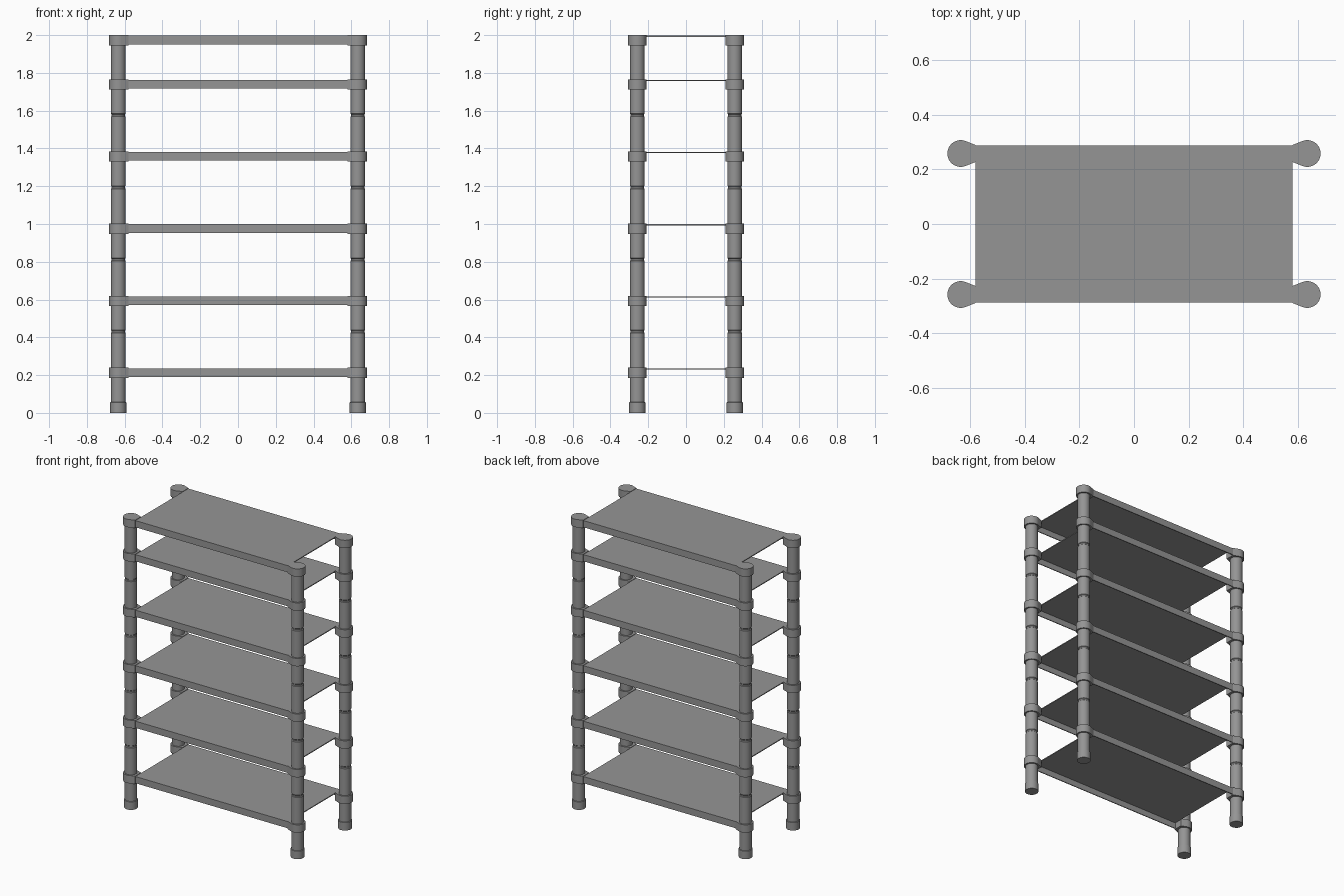
import bpy, bmesh
from math import cos, sin, radians, pi

cube = bpy.data.objects.get("Cube")
if cube:
    bpy.data.objects.remove(cube)

grey = bpy.data.materials.new("metal_grey")
grey.use_nodes = True
COLOUR = (0.3, 0.3, 0.3, 1)
grey.diffuse_color = COLOUR
grey.node_tree.nodes["Principled BSDF"].inputs["Base Color"].default_value = COLOUR

LEVELS = [0.239, 0.62, 1.002, 1.384, 1.766, 2.0]   # collar tops
PX, PY = 0.634, 0.258                              # post axes
COLLAR_H, COLLAR_R = 0.054, 0.049
POST_R, FOOT_R = 0.039, 0.043
SHELF_X, SHELF_Y = 0.58, 0.288


def finish(name, bm, smooth=False):
    bmesh.ops.recalc_face_normals(bm, faces=bm.faces)
    mesh = bpy.data.meshes.new(name)
    bm.to_mesh(mesh)
    bm.free()
    mesh.materials.append(grey)
    obj = bpy.data.objects.new(name, mesh)
    bpy.context.collection.objects.link(obj)
    if smooth:
        bpy.ops.object.select_all(action="DESELECT")
        obj.select_set(True)
        bpy.context.view_layer.objects.active = obj
        bpy.ops.object.shade_smooth_by_angle(angle=radians(30))
    return obj


def extrude(name, outline, direction, smooth=False):
    bm = bmesh.new()
    face = bm.faces.new([bm.verts.new(p) for p in outline])
    new = bmesh.ops.extrude_face_region(bm, geom=[face])["geom"]
    bmesh.ops.translate(bm, vec=direction,
                        verts=[v for v in new if isinstance(v, bmesh.types.BMVert)])
    return finish(name, bm, smooth)


def lathe(name, profile, x, y, sides=32):
    bm = bmesh.new()
    rings = [[bm.verts.new((x + r * cos(2 * pi * i / sides), y + r * sin(2 * pi * i / sides), z))
              for i in range(sides)] for r, z in profile]
    for a, b in zip(rings, rings[1:]):
        for i in range(sides):
            j = (i + 1) % sides
            bm.faces.new((a[i], a[j], b[j], b[i]))
    bm.faces.new(rings[0])
    bm.faces.new(rings[-1])
    return finish(name, bm, True)


# Post profile: foot cap, then tubes joined at grooves midway between shelves
post = [(FOOT_R, 0), (FOOT_R, 0.055), (POST_R, 0.057)]
for top in LEVELS[:4]:
    joint = top + 0.192
    post += [(POST_R, joint - 0.008), (POST_R - 0.004, joint - 0.004),
             (POST_R - 0.004, joint + 0.004), (POST_R, joint + 0.008)]
post.append((POST_R, 1.99))

for sx, side in ((1, "left"), (-1, "right")):
    for sy, end in ((-1, "front"), (1, "back")):
        tag = f"{end}_{side}"
        lathe(f"post_{tag}", post, sx * PX, sy * PY)
        # Teardrop collars clamp the shelf corners
        for n, top in enumerate(LEVELS, 1):
            z = top - COLLAR_H
            outline = [(sx * (PX - COLLAR_R * cos(radians(a))),
                        sy * (PY + COLLAR_R * sin(radians(a))), z) for a in range(70, 291, 10)]
            outline += [(sx * SHELF_X, sy * (PY - 0.031), z), (sx * SHELF_X, sy * (PY + 0.031), z)]
            extrude(f"collar_{n}_{tag}", outline, (0, 0, COLLAR_H), True)

# Shelves: thin sheet folded down along the front and back
T, LIP = 0.006, 0.046
half = [(SHELF_Y, -LIP), (SHELF_Y, 0)]
inner = [(SHELF_Y - T, -T), (SHELF_Y - T, -LIP)]
section = half + [(-y, z) for y, z in reversed(half)] \
    + [(-y, z) for y, z in reversed(inner)] + inner
for n, top in enumerate(LEVELS, 1):
    extrude(f"shelf_{n}", [(-SHELF_X, y, top - 0.003 + z) for y, z in section],
            (2 * SHELF_X, 0, 0))
